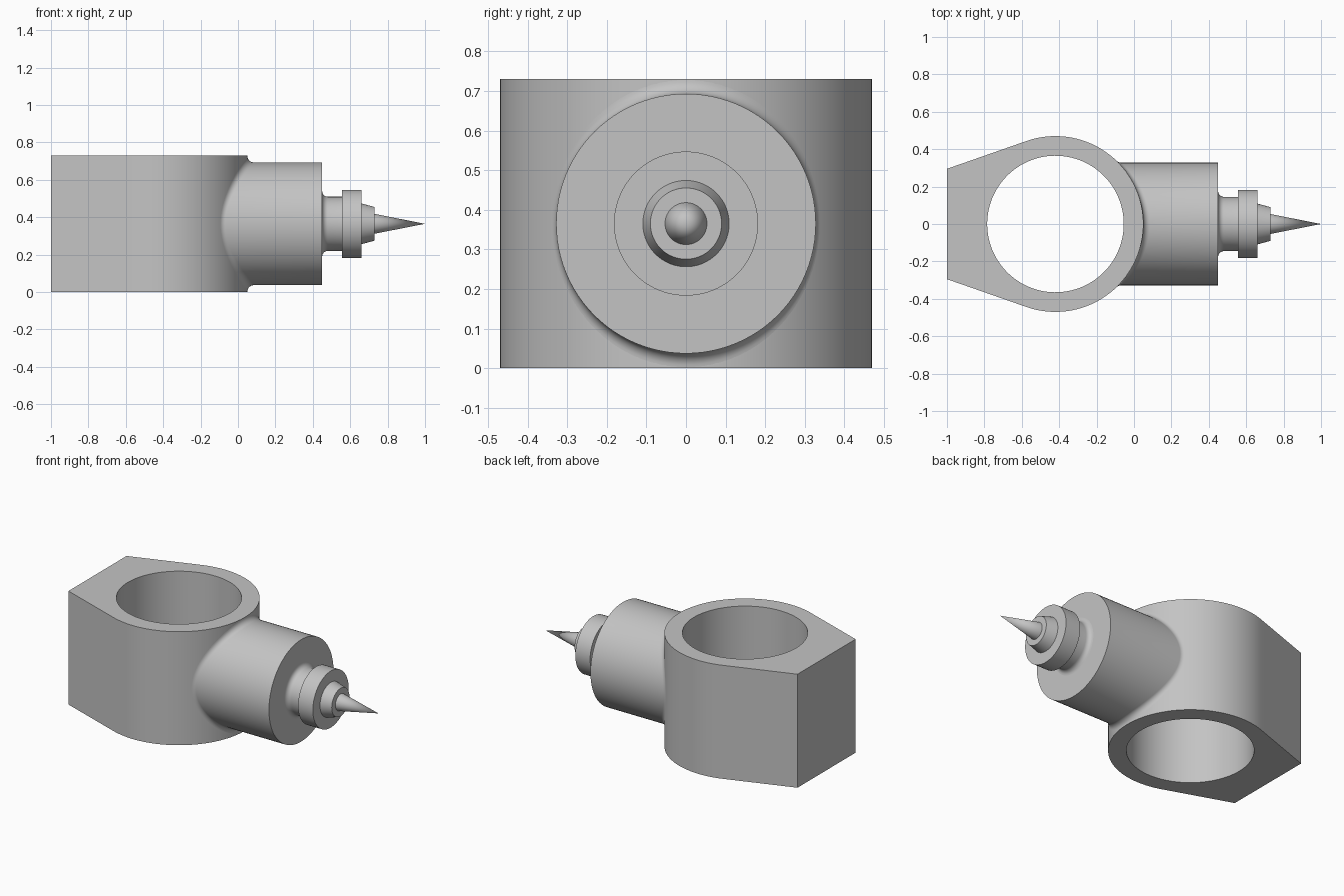
import bpy, bmesh, math
from mathutils import Vector

cube = bpy.data.objects.get("Cube")
if cube:
    bpy.data.objects.remove(cube, do_unlink=True)

grey = bpy.data.materials.new("plain_grey")
grey.use_nodes = True
colour = (0.55, 0.55, 0.55, 1)
grey.diffuse_color = colour
grey.node_tree.nodes["Principled BSDF"].inputs["Base Color"].default_value = colour

HEIGHT, MID = 0.73, 0.365      # body height and nozzle axis height
CX, R, BORE = -0.42, 0.47, 0.365
BARREL, FILLET = 0.328, 0.035
SIDES = 96


def finish(name, bm):
    bmesh.ops.remove_doubles(bm, verts=bm.verts, dist=1e-5)
    bmesh.ops.recalc_face_normals(bm, faces=bm.faces)
    mesh = bpy.data.meshes.new(name)
    bm.to_mesh(mesh)
    bm.free()
    mesh.materials.append(grey)
    obj = bpy.data.objects.new(name, mesh)
    bpy.context.collection.objects.link(obj)
    bpy.ops.object.select_all(action='DESELECT')
    obj.select_set(True)
    bpy.context.view_layer.objects.active = obj
    bpy.ops.object.shade_smooth_by_angle(angle=math.radians(30))


def skin(name, rings, closed=False):
    """Join successive rings of points with quads."""
    bm = bmesh.new()
    loops = [[bm.verts.new(p) for p in ring] for ring in rings]
    pairs = list(zip(loops, loops[1:]))
    if closed:
        pairs.append((loops[-1], loops[0]))
    for a, b in pairs:
        for i in range(len(a)):
            j = (i + 1) % len(a)
            bm.faces.new((a[i], a[j], b[j], b[i]))
    finish(name, bm)


def ring(x, r):
    turns = [math.tau * i / SIDES for i in range(SIDES)]
    return [Vector((x, r * math.cos(t), MID + r * math.sin(t))) for t in turns]


def lathe(name, profile):
    skin(name, [ring(x, r) for x, r in profile])


# Clamp body: round eye with sides running tangentially to a flat back
back, half = 1 + CX, 0.295
corner = math.atan2(half, -back)
tangent = corner - math.acos(R / math.hypot(back, half))


def reach(a):
    a = abs(a)
    if a <= tangent:
        return R
    if a <= corner:
        return R / math.cos(a - tangent)
    return back / math.cos(math.pi - a)


def span(a, b, n):
    return [a + (b - a) * i / n for i in range(n)]


angles = (span(-tangent, tangent, 72) + span(tangent, corner, 12)
          + span(corner, math.pi, 8) + span(-math.pi, -corner, 8)
          + span(-corner, -tangent, 12))


def outline(radius, z):
    return [Vector((CX + radius(a) * math.cos(a), radius(a) * math.sin(a), z))
            for a in angles]


skin("clamp_body", [outline(reach, 0), outline(reach, HEIGHT),
                    outline(lambda a: BORE, HEIGHT), outline(lambda a: BORE, 0)],
     closed=True)

# Barrel with a rolling fillet where it meets the round body
STEPS = 8
rows = [[] for _ in range(STEPS + 1)]
for i in range(SIDES):
    t = math.tau * i / SIDES
    out = Vector((0, math.cos(t), math.sin(t)))
    y, z = (BARREL + FILLET) * out.y, (BARREL + FILLET) * out.z
    x = math.sqrt((R + FILLET) ** 2 - y * y)
    centre = Vector((CX + x, y, MID + z))
    to_body = -Vector((x, y, 0)).normalized()
    for k in range(STEPS + 1):
        rows[k].append(centre + FILLET * to_body.slerp(-out, k / STEPS))
skin("barrel", rows + [ring(0.45, BARREL), ring(0.45, 0)])

# Neck with a small fillet against the barrel end
neck = [(0.48 - 0.03 * math.cos(a), 0.175 - 0.03 * math.sin(a))
        for a in [math.pi / 2 * i / 6 for i in range(7)]]
lathe("neck", neck + [(0.56, 0.145)])

# Collar, tapered seat and needle
lathe("collar", [(0.555, 0), (0.555, 0.182), (0.66, 0.182), (0.66, 0)])
lathe("needle_seat", [(0.66, 0.109), (0.73, 0.09), (0.73, 0)])
lathe("needle", [(0.73, 0.053), (1.0, 0)])
